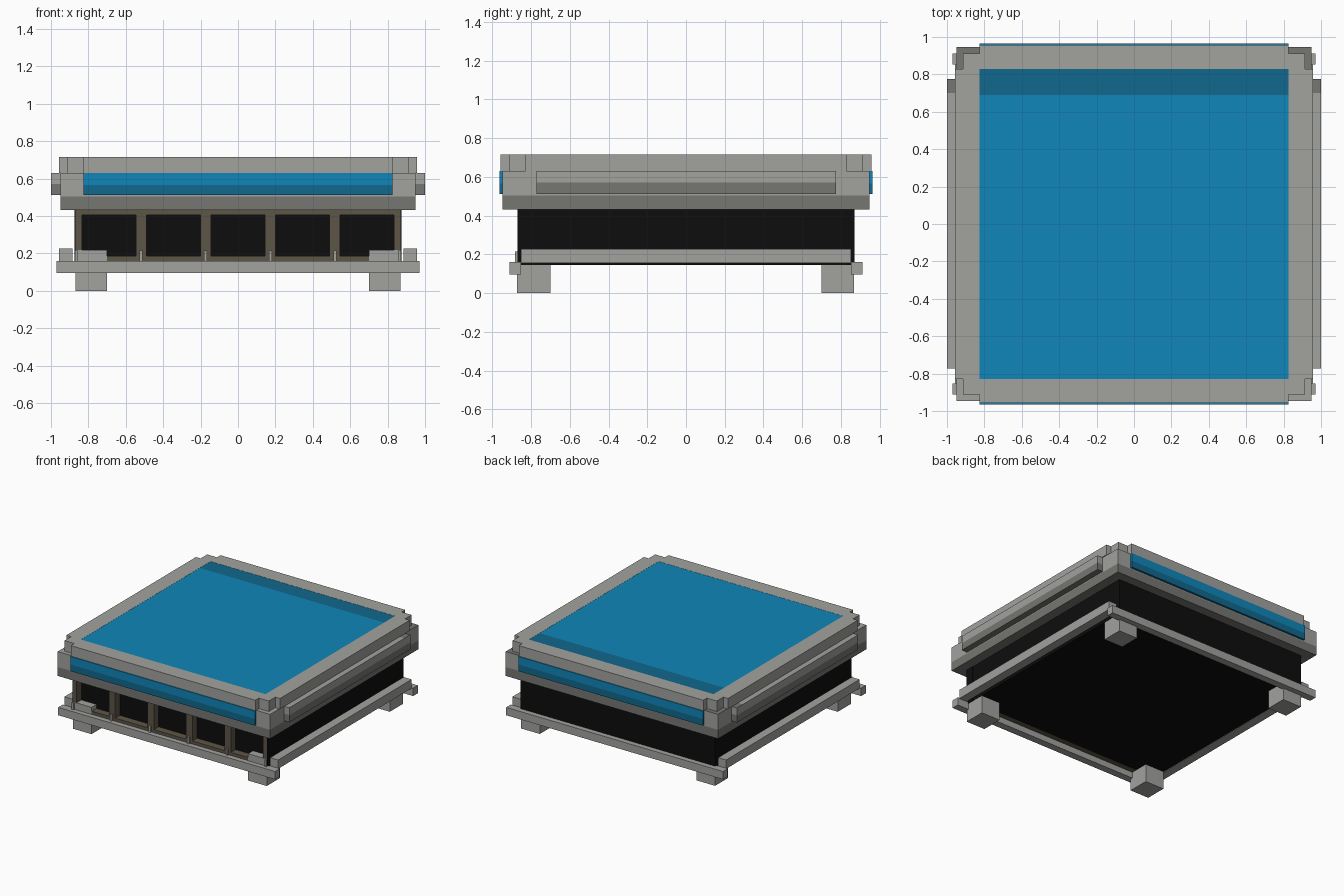
import bpy, bmesh

if "Cube" in bpy.data.objects:
    bpy.data.objects.remove(bpy.data.objects["Cube"])


def material(name, rgb):
    m = bpy.data.materials.new(name)
    m.diffuse_color = (*rgb, 1.0)
    m.use_nodes = True
    m.node_tree.nodes["Principled BSDF"].inputs["Base Color"].default_value = m.diffuse_color
    return m


GREY = material("stone grey", (0.36, 0.36, 0.345))
DARK_GREY = material("dark grey", (0.18, 0.185, 0.17))
BLUE = material("bright blue", (0.005, 0.24, 0.49))
DARK_BLUE = material("dark blue", (0.005, 0.14, 0.27))
BROWN = material("dull brown", (0.11, 0.09, 0.062))
BLACK = material("black", (0.004, 0.004, 0.004))


def box(name, x, y, z, mat, dark=None, z_cut=None, y_cut=None):
    """Box from (min, max) ranges; optional dark band below z_cut on the sides
    and behind y_cut on the top."""
    bm = bmesh.new()
    bmesh.ops.create_cube(bm, size=1)
    for v in bm.verts:
        v.co = [r[0] + (c + 0.5) * (r[1] - r[0]) for c, r in zip(v.co, (x, y, z))]
    for cut, co, no in ((z_cut, (0, 0, z_cut), (0, 0, 1)), (y_cut, (0, y_cut, 0), (0, 1, 0))):
        if cut is not None:
            bmesh.ops.bisect_plane(bm, geom=bm.verts[:] + bm.edges[:] + bm.faces[:],
                                   plane_co=co, plane_no=no)
    bm.normal_update()
    if dark:
        for f in bm.faces:
            c = f.calc_center_median()
            if f.normal.z > 0.5:
                f.material_index = int(y_cut is not None and c.y > y_cut)
            else:
                f.material_index = int(z_cut is not None and c.z < z_cut)
    me = bpy.data.meshes.new(name)
    bm.to_mesh(me)
    bm.free()
    me.materials.append(mat)
    if dark:
        me.materials.append(dark)
    ob = bpy.data.objects.new(name, me)
    bpy.context.collection.objects.link(ob)
    return ob


def span(a, b, s):
    """Range a..b, mirrored when s is -1."""
    return tuple(sorted((a * s, b * s)))


# Upper slab with dark lower band
box("slab", (-0.95, 0.95), (-0.947, 0.947), (0.433, 0.63), GREY, DARK_GREY, 0.505, 0.83)

# Blue top panel
box("top_panel", (-0.826, 0.826), (-0.828, 0.828), (0.60, 0.714), BLUE, DARK_BLUE, None, 0.69)

for s in (-1, 1):
    # Raised rim, stepped at the corners
    box("rim_long", (-0.826, 0.826), span(0.828, 0.957, s), (0.63, 0.715), GREY)
    box("rim_side", span(0.826, 0.956, s), (-0.828, 0.828), (0.63, 0.715), GREY)
    for t in (-1, 1):
        box("rim_corner", span(0.826, 0.914, s), span(0.828, 0.912, t), (0.63, 0.715), GREY)
    # Bands around the slab: blue on front and back, grey on the sides
    box("blue_band", (-0.826, 0.826), span(0.93, 0.964, s), (0.512, 0.63), BLUE, DARK_BLUE, 0.566)
    box("side_band", span(0.93, 1.0, s), (-0.772, 0.775), (0.512, 0.63),
        GREY, DARK_GREY, 0.57, 0.70)
    # Base rails
    box("cross_rail", (-0.97, 0.97), span(0.853, 0.912, s), (0.096, 0.16), GREY)
    box("side_rail", span(0.885, 0.956, s), (-0.853, 0.853), (0.155, 0.227), GREY)
    # Feet, whose tops stand inside the front openings
    for t in (-1, 1):
        box("foot", span(0.70, 0.868, s), (0.70, 0.868) if t > 0 else (-0.872, -0.70),
            (0, 0.217), GREY)
    # Black skin on the sides of the front frame
    box("side_skin", span(0.868, 0.873, s), (-0.87, -0.80), (0.145, 0.433), BLACK)

# Dark body behind the openings
box("body", (-0.87, 0.87), (-0.81, 0.87), (0.145, 0.44), BLACK)

# Front frame with five openings
box("frame_bottom", (-0.868, 0.868), (-0.87, -0.81), (0.145, 0.185), BROWN)
box("frame_top", (-0.868, 0.868), (-0.87, -0.81), (0.405, 0.435), BROWN)
for i in range(6):
    cx = -0.8625 + 0.345 * i
    box("mullion", (max(cx - 0.028, -0.868), min(cx + 0.028, 0.868)),
        (-0.87, -0.81), (0.185, 0.405), BROWN)
    # Small peg at the foot of each mullion
    box("peg", (cx - 0.008, cx + 0.008), (-0.884, -0.865), (0.155, 0.215), GREY)
